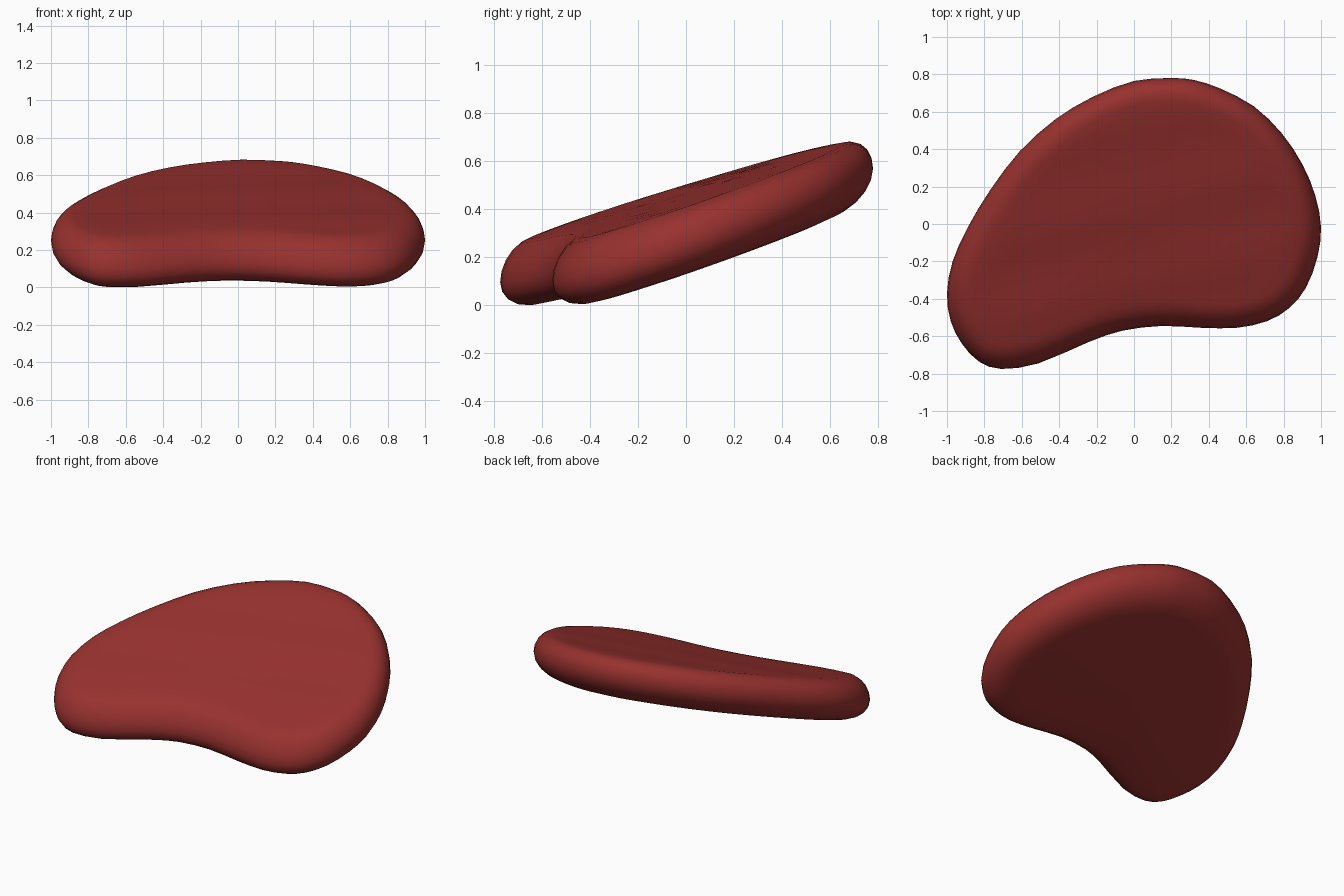
import bpy, bmesh, math
from mathutils import Vector

if "Cube" in bpy.data.objects:
    bpy.data.objects.remove(bpy.data.objects["Cube"])

# Kidney outline seen from the top, counter-clockwise
BASE = [Vector(p) for p in (
    (.20, .78), (0, .765), (-.22, .68), (-.42, .56), (-.61, .39), (-.77, .18),
    (-.89, -.02), (-.97, -.20), (-1, -.37), (-.98, -.52), (-.92, -.64),
    (-.83, -.735), (-.71, -.775), (-.51, -.745), (-.24, -.63), (-.06, -.57),
    (.15, -.545), (.36, -.555), (.55, -.555), (.71, -.52), (.83, -.45),
    (.92, -.34), (.98, -.18), (1, -.02), (.97, .15), (.90, .32), (.79, .485),
    (.64, .63), (.46, .725), (.32, .77))]

# Smooth the outline by adding curved midpoints
OUTLINE = []
for i, p in enumerate(BASE):
    a, c, d = BASE[i - 1], BASE[(i + 1) % len(BASE)], BASE[(i + 2) % len(BASE)]
    OUTLINE += [p, (p + c) * 0.5625 - (a + d) * 0.0625]
N = len(OUTLINE)
TOP, TOP_ROUND = 0.143, 0.125
LOW, LOW_ROUND = 0.140, 0.17
CENTRE = Vector((0.05, 0.0))


def tilt(x, y):
    """Height of the slanted middle plane."""
    return 0.318 + 0.338 * y - 0.058 * x


def inset(d):
    """Outline moved inward by d."""
    ring = []
    for i, p in enumerate(OUTLINE):
        t = (OUTLINE[(i + 1) % N] - OUTLINE[i - 1]).normalized()
        ring.append(p + Vector((-t.y, t.x)) * d)
    return ring


bm = bmesh.new()


def add_ring(points, h, ripple=0.0):
    verts = []
    for p in points:
        wave = ripple * math.sin(14 * (p.y - 0.25 * p.x))
        verts.append(bm.verts.new((p.x, p.y, max(0, tilt(p.x, p.y) + h + wave))))
    return verts


def face_rings(points, h, dome, scales, ripple=0.0):
    """Rings shrinking to the centre with a slight dome."""
    return [add_ring([CENTRE.lerp(p, s) for p in points],
                     h + dome * (1 - s * s), ripple) for s in scales]


# Rings: bottom face, rounded rim, gently rippled top face
rings = face_rings(inset(LOW_ROUND), -LOW, -.012, (.25, .5, .7, .85))
for k in range(-5, 6):
    a = math.radians(18 * k)
    r, h = (TOP_ROUND, TOP) if k > 0 else (LOW_ROUND, LOW)
    rings.append(add_ring(inset(r * (1 - math.cos(a))), h * math.sin(a)))
rings += face_rings(inset(TOP_ROUND), TOP, .008, (.9, .8, .7, .55, .4, .2), .003)

for low, high in zip(rings, rings[1:]):
    for i in range(N):
        j = (i + 1) % N
        bm.faces.new((low[i], low[j], high[j], high[i]))

# Close both faces with a fan
for ring, h in ((rings[0], -LOW - .012), (rings[-1], TOP + .008)):
    mid = bm.verts.new((CENTRE.x, CENTRE.y, tilt(*CENTRE) + h))
    for i in range(N):
        bm.faces.new((ring[i], ring[(i + 1) % N], mid))
bmesh.ops.recalc_face_normals(bm, faces=bm.faces)
for f in bm.faces:
    f.smooth = True

mesh = bpy.data.meshes.new("kidney_slab")
bm.to_mesh(mesh)
bm.free()
slab = bpy.data.objects.new("kidney_slab", mesh)
bpy.context.collection.objects.link(slab)

# Dark red material
red = bpy.data.materials.new("dark_red")
red.diffuse_color = (0.31, 0.031, 0.028, 1)
red.use_nodes = True
red.node_tree.nodes["Principled BSDF"].inputs["Base Color"].default_value = red.diffuse_color
mesh.materials.append(red)
